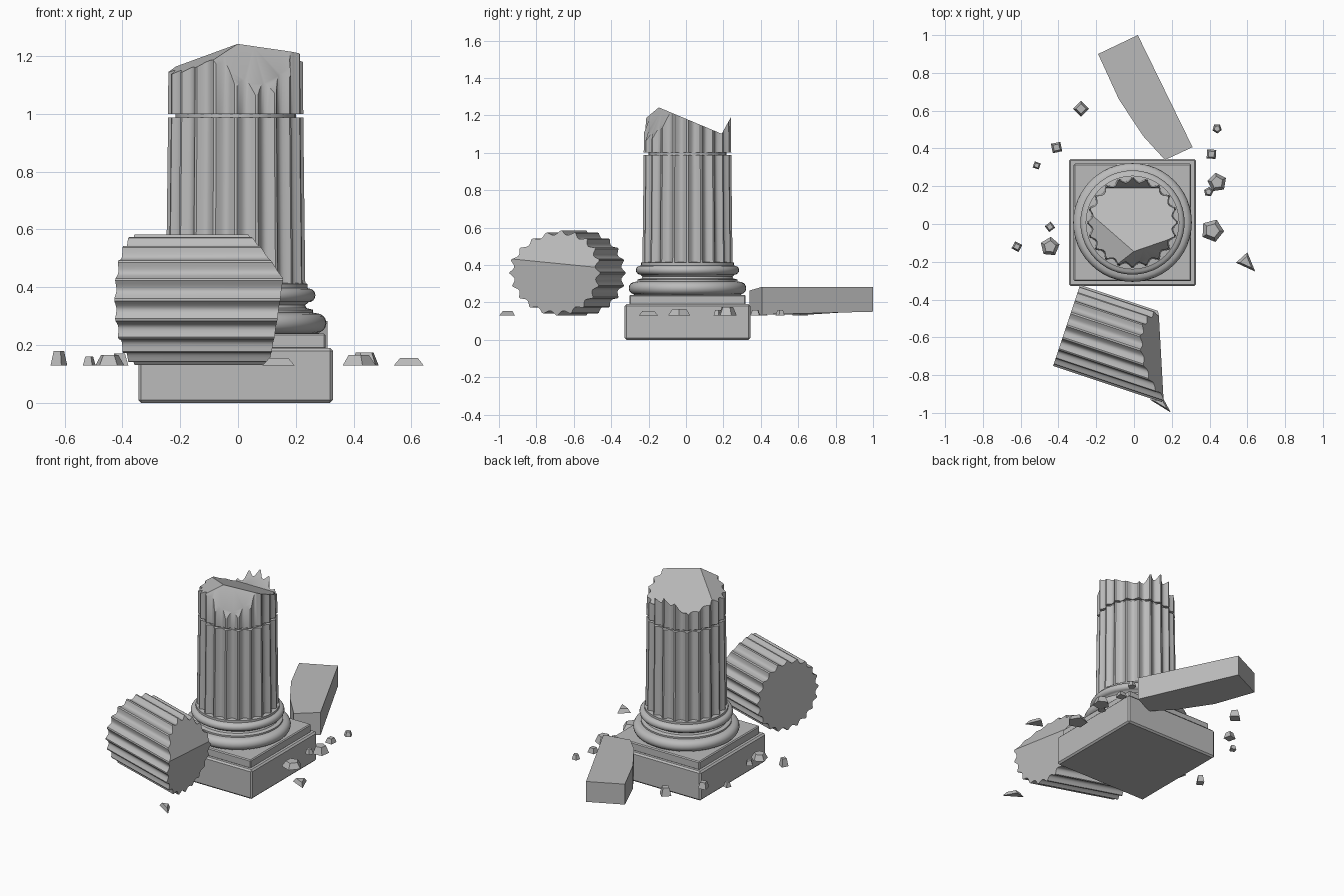
import bpy, bmesh, math
from mathutils import Matrix, Vector

cube = bpy.data.objects.get("Cube")
if cube:
    bpy.data.objects.remove(cube, do_unlink=True)

stone = bpy.data.materials.new("grey stone")
stone.use_nodes = True
stone.diffuse_color = (0.5, 0.5, 0.5, 1)
stone.node_tree.nodes["Principled BSDF"].inputs["Base Color"].default_value = (0.5, 0.5, 0.5, 1)

CENTRE = Vector((-0.008, 0.008, 0))
FLUTES = 20
GROUND = 0.13


def finish(name, bm, matrix=Matrix(), smooth=None):
    bmesh.ops.recalc_face_normals(bm, faces=bm.faces[:])
    mesh = bpy.data.meshes.new(name)
    bm.to_mesh(mesh)
    bm.free()
    mesh.materials.append(stone)
    obj = bpy.data.objects.new(name, mesh)
    obj.matrix_world = matrix
    bpy.context.collection.objects.link(obj)
    if smooth:
        bpy.ops.object.select_all(action='DESELECT')
        obj.select_set(True)
        bpy.context.view_layer.objects.active = obj
        bpy.ops.object.shade_smooth_by_angle(angle=math.radians(smooth))
    return obj


def loft(bm, rings):
    """Skin a stack of closed rings and cap both ends."""
    loops = [[bm.verts.new(p) for p in ring] for ring in rings]
    for low, high in zip(loops, loops[1:]):
        for i in range(len(low)):
            j = (i + 1) % len(low)
            bm.faces.new((low[i], low[j], high[j], high[i]))
    bm.faces.new(loops[0][::-1])
    bm.faces.new(loops[-1])


def fluted(r_low, r_high, height, depth=0.021):
    """Fluted drum standing on its own z = 0."""
    bm = bmesh.new()
    rings = []
    for r, z in ((r_low, 0), (r_high, height)):
        ring = []
        for f in range(FLUTES):
            for k in range(8):
                a = math.tau * (f + (k + 0.5) / 8) / FLUTES
                rr = r - depth * math.sin(math.pi * k / 7)
                ring.append((rr * math.cos(a), rr * math.sin(a), z))
        rings.append(ring)
    loft(bm, rings)
    return bm


def cut(bm, point, normal):
    """Remove everything on the normal's side and close the break."""
    bmesh.ops.bisect_plane(bm, geom=bm.verts[:] + bm.edges[:] + bm.faces[:], dist=1e-6,
                           plane_co=point, plane_no=normal, clear_outer=True)
    rim = [e for e in bm.edges if e.is_boundary]
    caps = bmesh.ops.holes_fill(bm, edges=rim, sides=0)["faces"]
    bmesh.ops.triangulate(bm, faces=caps)


def break_above(bm, c, a, b):
    """Break off the drum above the sloping plane z = c + a x + b y."""
    cut(bm, (0, 0, c), (-a, -b, 1))


def block(name, half, z0, z1, bevel):
    bm = bmesh.new()
    bmesh.ops.create_cube(bm, size=1)
    bmesh.ops.scale(bm, verts=bm.verts[:], vec=(2 * half, 2 * half, z1 - z0))
    bmesh.ops.bevel(bm, geom=bm.edges[:], offset=bevel, segments=1, affect='EDGES')
    finish(name, bm, Matrix.Translation(CENTRE + Vector((0, 0, (z0 + z1) / 2))))


def prism(name, points, z0, z1, top_scale=1.0):
    cx = sum(p[0] for p in points) / len(points)
    cy = sum(p[1] for p in points) / len(points)
    top = [(cx + (x - cx) * top_scale, cy + (y - cy) * top_scale, z1) for x, y in points]
    bm = bmesh.new()
    loft(bm, [[(x, y, z0) for x, y in points], top])
    return finish(name, bm)


# Square plinth with a smaller step
block("plinth", 0.337, 0, 0.19, 0.01)
block("plinth_step", 0.311, 0.185, 0.24, 0.006)

# Turned base: two rounded rings with a hollow between them
profile = [(0.28, 0.235), (0.29, 0.242)]
for r, z, rad in ((0.28, 0.276, 0.034), (0.252, 0.372, 0.024)):
    for i in range(9):
        t = -math.pi / 2 + math.pi * i / 8
        profile.append((r + rad * math.cos(t), z + rad * math.sin(t)))
    if r == 0.28:
        profile += [(0.268, 0.312), (0.268, 0.322), (0.245, 0.328), (0.24, 0.338), (0.25, 0.346)]
profile += [(0.248, 0.398), (0.248, 0.412), (0.225, 0.415)]
bm = bmesh.new()
loft(bm, [[(r * math.cos(math.tau * i / 48), r * math.sin(math.tau * i / 48), z)
           for i in range(48)] for r, z in profile])
finish("column_base", bm, Matrix.Translation(CENTRE), 40)

# Lower shaft and the narrow joint above it
finish("lower_shaft", fluted(0.241, 0.234, 0.58),
       Matrix.Translation(CENTRE + Vector((0, 0, 0.408))), 35)
bm = bmesh.new()
bmesh.ops.create_cone(bm, cap_ends=True, segments=40, radius1=0.208, radius2=0.208, depth=0.03)
finish("shaft_joint", bm, Matrix.Translation(CENTRE + Vector((0, 0, 0.994))), 40)

# Broken upper shaft, with a standing splinter at the back
place = Matrix.Translation(CENTRE + Vector((0, 0, 1.0)))
bm = fluted(0.234, 0.232, 0.4)
cut(bm, (0, 0.182, 0), (0, 1, 0))
break_above(bm, 0.178, 0, -0.42)
break_above(bm, 0.266, 0.52, 0.176)
break_above(bm, 0.53, -0.78, 1.84)
finish("broken_upper_shaft", bm, place, 35)
bm = fluted(0.234, 0.232, 0.4)
cut(bm, (0, 0.182, 0), (0, -1, 0))
break_above(bm, -0.228, 0, 1.8)
finish("back_splinter", bm, place, 35)

# Fallen drum lying in front, broken at its far end
bm = fluted(0.226, 0.226, 0.8)
break_above(bm, 0.52, -0.38, 0.15)
break_above(bm, 0.563, -0.467, -0.667)
turn = math.radians(-18.4)
along = Vector((math.cos(turn), math.sin(turn), 0))
across = Vector((-along.y, along.x, 0))
lie = Matrix((across, (0, 0, 1), along)).transposed().to_4x4()
finish("fallen_drum", bm, Matrix.Translation((-0.357, -0.537, 0.357)) @ lie, 35)

# Broken slab behind the plinth, its far end slightly raised
slab = prism("fallen_slab", [(-0.19, 0.9), (0.02, 1.0), (0.31, 0.407), (0.164, 0.339),
                             (0.048, 0.466), (-0.08, 0.66)], 0.135, 0.283)
for v in slab.data.vertices:
    if v.co.z < 0.2 and v.co.y > 0.8:
        v.co.z += 0.015
    if v.co.z > 0.2 and v.co.y < 0.35:
        v.co.z -= 0.02

# Scattered rubble: x, y, radius, sides, height
rubble = [(-0.28, 0.61, 0.042, 4, 0.05), (-0.41, 0.405, 0.036, 4, 0.04),
          (-0.515, 0.31, 0.024, 4, 0.03), (-0.445, -0.015, 0.028, 4, 0.03),
          (-0.445, -0.12, 0.052, 5, 0.035), (-0.62, -0.12, 0.03, 4, 0.05),
          (0.44, 0.505, 0.026, 5, 0.03), (0.41, 0.37, 0.034, 4, 0.03),
          (0.44, 0.22, 0.052, 5, 0.045), (0.395, 0.17, 0.026, 5, 0.03),
          (0.415, -0.035, 0.062, 5, 0.035)]
for n, (x, y, r, sides, h) in enumerate(rubble):
    ring = [(x + r * math.cos(n + math.tau * i / sides),
             y + r * math.sin(n + math.tau * i / sides)) for i in range(sides)]
    prism(f"rubble_{n + 1}", ring, GROUND, GROUND + h, 0.62)
prism("shard_right", [(0.54, -0.205), (0.6, -0.15), (0.642, -0.252)], GROUND, 0.155, 0.6)
prism("shard_front", [(0.085, -0.93), (0.195, -0.998), (0.15, -0.915)], GROUND, 0.155, 0.6)
